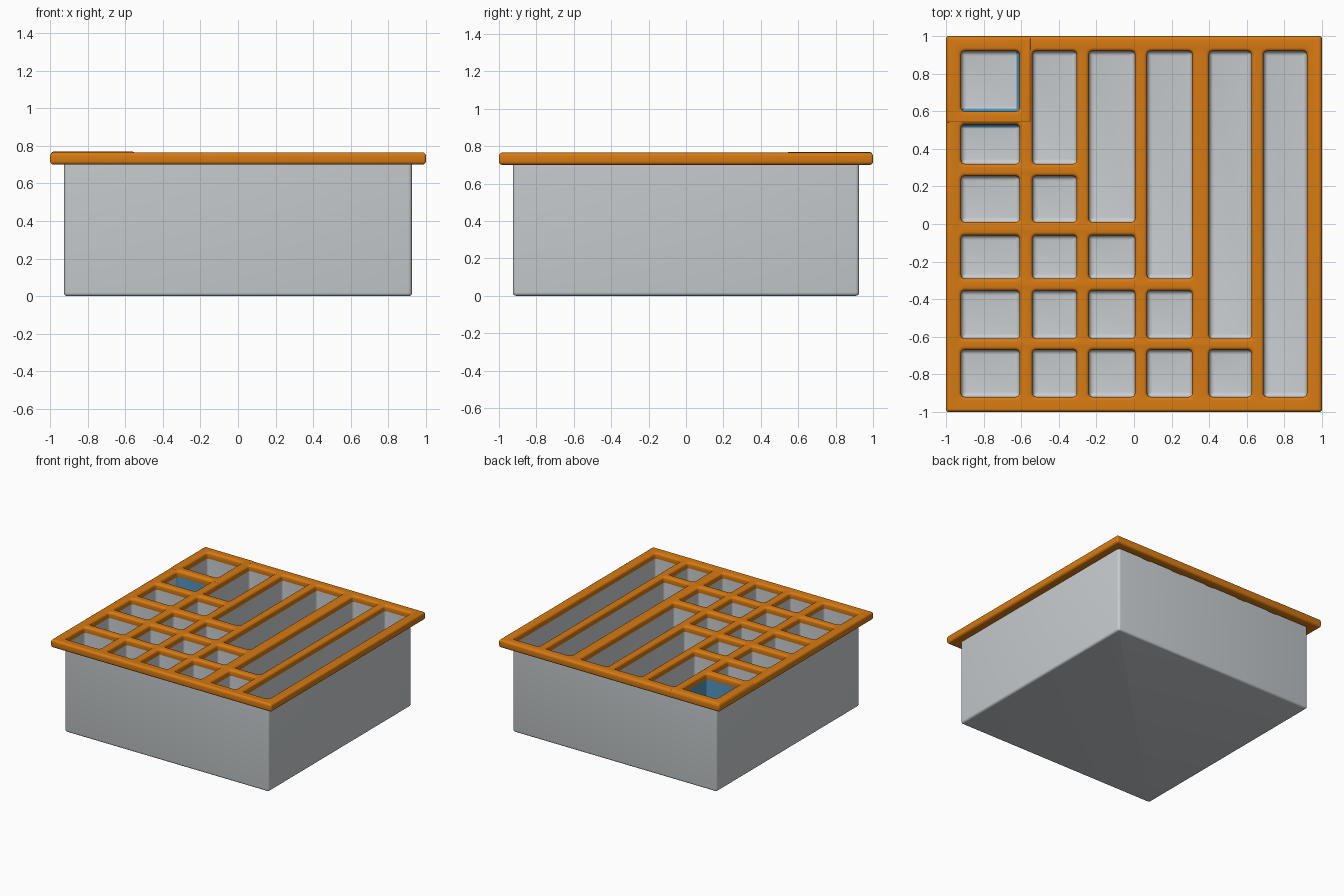
import bpy, bmesh, math

cube = bpy.data.objects.get("Cube")
if cube:
    bpy.data.objects.remove(cube, do_unlink=True)


def material(name, rgb):
    m = bpy.data.materials.new(name)
    m.use_nodes = True
    m.diffuse_color = (*rgb, 1)
    bsdf = m.node_tree.nodes["Principled BSDF"]
    bsdf.inputs["Base Color"].default_value = (*rgb, 1)
    bsdf.inputs["Roughness"].default_value = 0.6
    return m


GREY = material("light_grey", (0.58, 0.61, 0.63))
ORANGE = material("orange", (0.68, 0.195, 0.006))
BLUE = material("blue", (0.08, 0.30, 0.52))

RIM_LOW, RIM_TOP, ROUND = 0.70, 0.765, 0.018
FLOOR, FILLET, CORNER = 0.02, 0.025, 0.02

# Cell spans across and along the tray
COLS = [(-0.92, -0.61), (-0.54, -0.305), (-0.24, 0.005),
        (0.07, 0.31), (0.40, 0.625), (0.69, 0.92)]
ROWS = [(-0.92, -0.67), (-0.61, -0.355), (-0.29, -0.06),
        (0.01, 0.255), (0.32, 0.53), (0.60, 0.92)]


def rounded_rect(rect, r, steps=4):
    """Counter-clockwise outline of a rectangle with round corners."""
    x0, x1, y0, y1 = rect
    centres = [(x1 - r, y1 - r), (x0 + r, y1 - r), (x0 + r, y0 + r), (x1 - r, y0 + r)]
    pts = []
    for quarter, (cx, cy) in enumerate(centres):
        for s in range(steps + 1):
            a = math.pi / 2 * (quarter + s / steps)
            pts.append((cx + r * math.cos(a), cy + r * math.sin(a)))
    return pts


def add_object(name, mesh):
    ob = bpy.data.objects.new(name, mesh)
    bpy.context.collection.objects.link(ob)
    bpy.ops.object.select_all(action='DESELECT')
    ob.select_set(True)
    bpy.context.view_layer.objects.active = ob
    bpy.ops.object.shade_smooth_by_angle(angle=math.radians(35))
    return ob


def basin(name, rect, bottom, top, fillet, inward, mats, colour_rule=None):
    """Open-topped basin with round corners and a filleted floor edge."""
    levels = [(0, top)]
    for s in range(5):
        a = math.pi / 2 * s / 4
        levels.append((fillet * (1 - math.cos(a)), bottom + fillet * (1 - math.sin(a))))
    bm = bmesh.new()
    rings = []
    for inset, z in levels:
        x0, x1, y0, y1 = rect
        inner = (x0 + inset, x1 - inset, y0 + inset, y1 - inset)
        outline = rounded_rect(inner, max(CORNER - inset, 0.004))
        rings.append([bm.verts.new((x, y, z)) for x, y in outline])
    for up, low in zip(rings, rings[1:]):
        for i in range(len(up)):
            j = (i + 1) % len(up)
            bm.faces.new((low[i], low[j], up[j], up[i]))
    bm.faces.new(rings[-1][::-1])
    if inward:
        bmesh.ops.reverse_faces(bm, faces=bm.faces[:])
    bm.normal_update()
    if colour_rule:
        for f in bm.faces:
            f.material_index = int(colour_rule(f.normal))
    mesh = bpy.data.meshes.new(name)
    bm.to_mesh(mesh)
    bm.free()
    for m in mats:
        mesh.materials.append(m)
    return add_object(name, mesh)


def rim(name, outer, holes, lift=0.0):
    """Flat frame with openings and rounded edges, made from a filled curve."""
    cu = bpy.data.curves.new(name + "_curve", 'CURVE')
    cu.dimensions, cu.fill_mode = '2D', 'BOTH'
    for rect, r in [(outer, 0.012)] + [(h, CORNER) for h in holes]:
        pts = rounded_rect(rect, r)
        sp = cu.splines.new('POLY')
        sp.points.add(len(pts) - 1)
        for p, (x, y) in zip(sp.points, pts):
            p.co = (x, y, 0, 1)
        sp.use_cyclic_u = True
    cu.bevel_depth, cu.bevel_resolution, cu.offset = ROUND, 3, -ROUND
    cu.extrude = (RIM_TOP - RIM_LOW) / 2 - ROUND
    tmp = bpy.data.objects.new(name + "_curve", cu)
    bpy.context.collection.objects.link(tmp)
    deps = bpy.context.evaluated_depsgraph_get()
    mesh = bpy.data.meshes.new_from_object(tmp.evaluated_get(deps))
    bpy.data.objects.remove(tmp, do_unlink=True)
    mesh.materials.clear()
    mesh.materials.append(ORANGE)
    bm = bmesh.new()
    bm.from_mesh(mesh)
    bmesh.ops.remove_doubles(bm, verts=bm.verts[:], dist=0.0002)
    bmesh.ops.recalc_face_normals(bm, faces=bm.faces[:])
    bm.to_mesh(mesh)
    bm.free()
    ob = add_object(name, mesh)
    ob.location.z = (RIM_LOW + RIM_TOP) / 2 + lift
    return ob


# Stepped layout: each column has one long cell at the back, square cells in front
cells = []
for i, (x0, x1) in enumerate(COLS):
    cells.append((f"long_cell_{i + 1}", (x0, x1, ROWS[5 - i][0], ROWS[5][1])))
    for j in range(5 - i):
        cells.append((f"square_cell_{i + 1}_{j + 1}", (x0, x1, *ROWS[j])))

# Outer tray
basin("tray_body", (-0.926, 0.926, -0.926, 0.926), 0, RIM_LOW + 0.03, 0.018, False, [GREY])

# Cell linings; the corner cell has two blue divider walls
for name, rect in cells:
    rule = None
    if name == "long_cell_1":
        rule = lambda n: n.x < -0.3 or n.y > 0.3
    elif name == "square_cell_1_5":
        rule = lambda n: n.y < -0.3
    basin(name, rect, FLOOR, RIM_LOW + ROUND, FILLET, True, [GREY, BLUE], rule)

# Rim lattice, and the slightly raised rim round the corner cell
rim("rim_lattice", (-1, 1, -1, 1), [rect for _, rect in cells])
rim("corner_cell_rim", (-0.998, -0.545, 0.535, 0.998), [cells[0][1]], 0.004)
